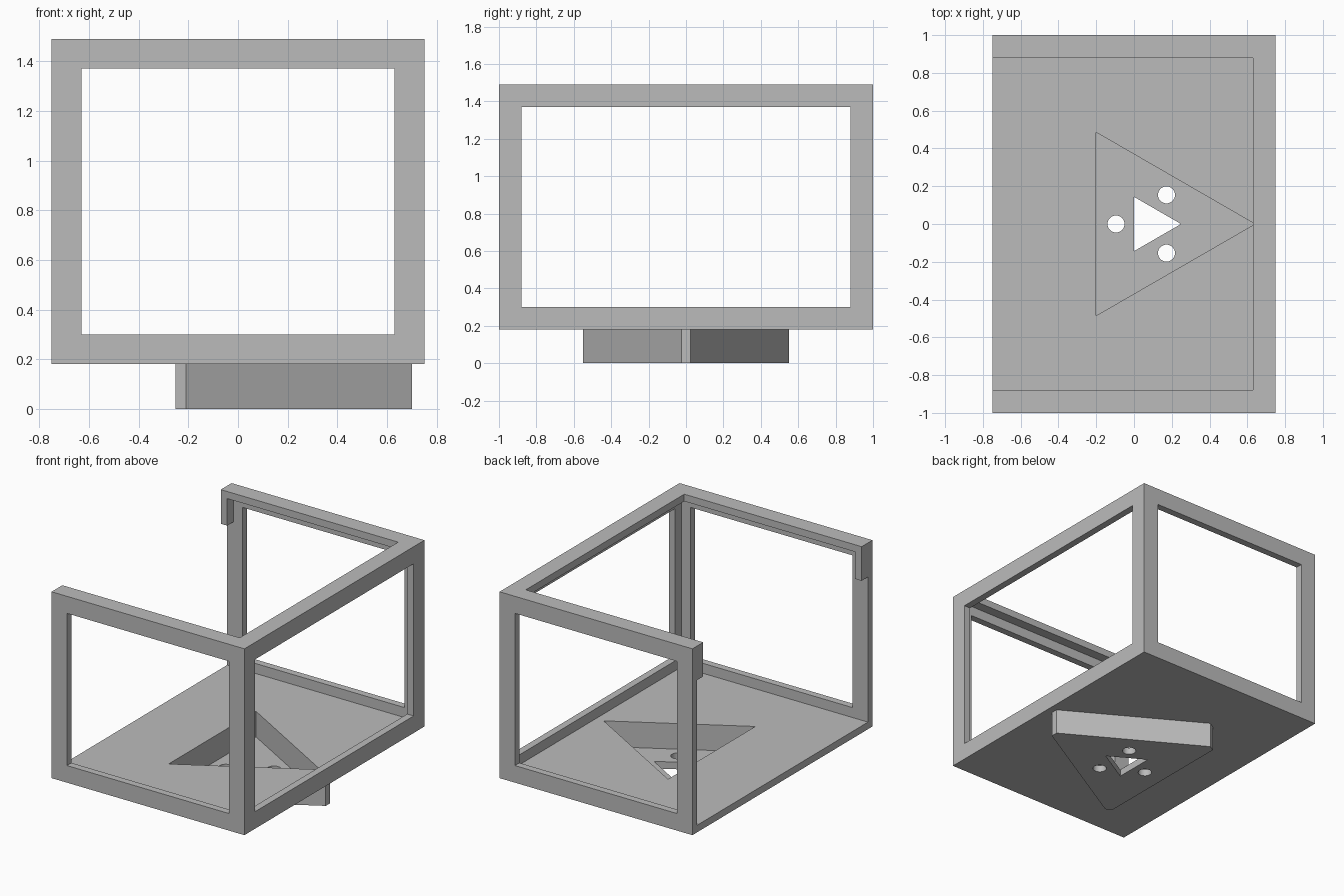
import bpy, math

cube = bpy.data.objects.get("Cube")
if cube:
    bpy.data.objects.remove(cube, do_unlink=True)

grey = bpy.data.materials.new("plain_grey")
grey.use_nodes = True
grey.diffuse_color = (0.5, 0.5, 0.5, 1)
grey.node_tree.nodes["Principled BSDF"].inputs["Base Color"].default_value = (0.5, 0.5, 0.5, 1)

# Main sizes
HX, HY = 0.75, 1.0        # half width and half depth of the frame
BASE, TOP = 0.18, 1.49    # bottom and top of the frame
WALL, RIM = 0.05, 0.12    # sheet thickness and border width


def prism(name, outline, z0, z1):
    """Extrude a counter-clockwise outline from z0 to z1."""
    n = len(outline)
    verts = [(x, y, z) for z in (z0, z1) for x, y in outline]
    faces = [list(range(n))[::-1], list(range(n, 2 * n))]
    faces += [[i, (i + 1) % n, (i + 1) % n + n, i + n] for i in range(n)]
    mesh = bpy.data.meshes.new(name)
    mesh.from_pydata(verts, [], faces)
    mesh.materials.append(grey)
    obj = bpy.data.objects.new(name, mesh)
    bpy.context.collection.objects.link(obj)
    return obj


def box(name, x0, x1, y0, y1, z0, z1):
    return prism(name, [(x0, y0), (x1, y0), (x1, y1), (x0, y1)], z0, z1)


def ring(cx, cy, radius, sides):
    """Regular polygon with its first corner towards +x."""
    steps = [math.tau * i / sides for i in range(sides)]
    return [(cx + radius * math.cos(a), cy + radius * math.sin(a)) for a in steps]


def cut(obj, cutters):
    for cutter in cutters:
        cutter.hide_render = True
        mod = obj.modifiers.new("cut", "BOOLEAN")
        mod.operation = "DIFFERENCE"
        mod.solver = "EXACT"
        mod.object = cutter
        bpy.context.view_layer.objects.active = obj
        bpy.ops.object.modifier_apply(modifier=mod.name)


# Open frame: box hollowed from the open side, then windows and top opening
frame = box("frame", -HX, HX, -HY, HY, BASE, TOP)
pocket = prism("pocket_cutter", ring(0.08, 0, 0.56, 3), WALL, BASE + 0.1)
frame_cutters = [
    box("inside_cutter", -1, HX - WALL, WALL - HY, HY - WALL, BASE + WALL, TOP - WALL),
    box("top_cutter", -1, HX - RIM, RIM - HY, HY - RIM, TOP - 0.1, TOP + 0.1),
    box("front_back_cutter", RIM - HX, HX - RIM, -2, 2, BASE + RIM, TOP - RIM),
    box("side_cutter", 0, 2, RIM - HY, HY - RIM, BASE + RIM, TOP - RIM),
    pocket,
]
cut(frame, frame_cutters)

# Hollow triangular foot with blunt corners
blunt = 0.025
foot_outline = []
for k in range(3):
    a = math.tau * k / 3
    for side in (-blunt, blunt):
        u, v = 0.62, side
        foot_outline.append((0.08 + u * math.cos(a) - v * math.sin(a),
                             u * math.sin(a) + v * math.cos(a)))
foot = prism("foot", foot_outline, 0, BASE)

# Central triangular hole and three screw holes through the foot
foot_cutters = [pocket, prism("centre_cutter", ring(0.083, 0, 0.166, 3), -0.1, 0.1)]
for k in range(3):
    a = math.pi + math.tau * k / 3
    hole = ring(0.083 + 0.178 * math.cos(a), 0.178 * math.sin(a), 0.045, 32)
    foot_cutters.append(prism("screw_cutter", hole, -0.1, 0.1))
cut(foot, foot_cutters)

for cutter in set(frame_cutters + foot_cutters):
    bpy.data.objects.remove(cutter, do_unlink=True)

# Short tabs hanging from the rim at the open side
for name, s in (("front_tab", -1), ("back_tab", 1)):
    y0, y1 = sorted((s * (HY - RIM), s * (HY - WALL)))
    box(name, -HX, WALL - HX, y0, y1, TOP - 0.24, TOP - WALL)

# Smooth the round holes, keep the plates crisp
bpy.ops.object.select_all(action="DESELECT")
foot.select_set(True)
bpy.context.view_layer.objects.active = foot
bpy.ops.object.shade_smooth_by_angle(angle=math.radians(30))
